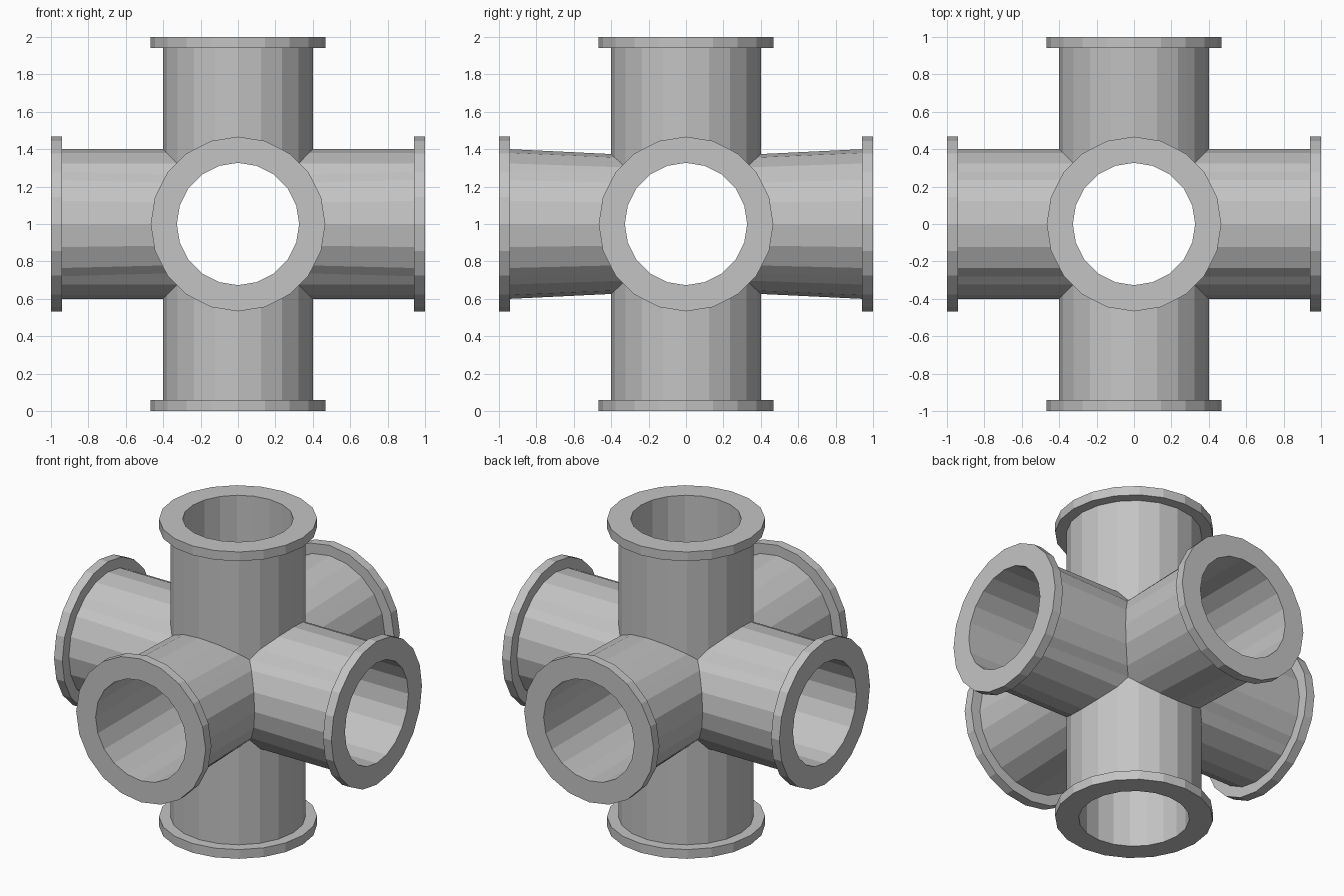
import bpy, bmesh, math

if "Cube" in bpy.data.objects:
    bpy.data.objects.remove(bpy.data.objects["Cube"])

BORE, TUBE, FLANGE = 0.327, 0.40, 0.467
FLANGE_IN, END = 0.94, 1.0
MITER = None          # marks the ring where neighbouring arms meet
SQUASH = 0.935        # front and back arms are slightly flattened at the joint

metal = bpy.data.materials.new("pipe_grey")
metal.diffuse_color = (0.55, 0.55, 0.55, 1)
metal.use_nodes = True
metal.node_tree.nodes["Principled BSDF"].inputs["Base Color"].default_value = metal.diffuse_color

# 20-sided ring, with extra points mid-edge on the diagonals for the mitred joints
RING = [(math.radians(18 * k), 1.0) for k in range(20)]
RING += [(math.radians(45 + 90 * k), math.cos(math.radians(9))) for k in range(4)]
RING.sort()


def place(axis, sign, r, h, ang, k):
    a, b = r * k * math.cos(ang), r * k * math.sin(ang)
    at_joint = h is MITER
    if at_joint:
        h = max(abs(a), abs(b))
    p = [0, 0, 0]
    p[axis] = sign * h
    p[(axis + 1) % 3] = a
    p[(axis + 2) % 3] = b
    if at_joint and r == TUBE and abs(p[1]) >= max(abs(p[0]), abs(p[2])) - 1e-5:
        p[2] *= SQUASH
    return p


def lathe(bm, axis, sign, profile):
    rows = [[bm.verts.new(place(axis, sign, r, h, ang, k)) for ang, k in RING]
            for r, h in profile]
    n = len(RING)
    for lo, hi in zip(rows, rows[1:]):
        for j in range(n):
            m = (j + 1) % n
            quad = [lo[j], lo[m], hi[m], hi[j]]
            bm.faces.new(quad if sign > 0 else quad[::-1])


def finish(bm, name):
    bmesh.ops.remove_doubles(bm, verts=bm.verts, dist=0.0005)
    mesh = bpy.data.meshes.new(name)
    bm.to_mesh(mesh)
    bm.free()
    mesh.materials.append(metal)
    ob = bpy.data.objects.new(name, mesh)
    ob.location.z = 1.0
    bpy.context.collection.objects.link(ob)


ARMS = {"right": (0, 1), "left": (0, -1), "back": (1, 1),
        "front": (1, -1), "top": (2, 1), "bottom": (2, -1)}

# Six-way hollow pipe body: outer wall and bore of every arm, welded at the joints
body = bmesh.new()
for axis, sign in ARMS.values():
    lathe(body, axis, sign, [(TUBE, MITER), (TUBE, FLANGE_IN)])
    lathe(body, axis, sign, [(BORE, FLANGE_IN), (BORE, MITER)])
finish(body, "six_way_pipe_body")

# Flange ring on each open end
for side, (axis, sign) in ARMS.items():
    bm = bmesh.new()
    lathe(bm, axis, sign, [(TUBE, FLANGE_IN), (FLANGE, FLANGE_IN), (FLANGE, END),
                           (BORE, END), (BORE, FLANGE_IN)])
    finish(bm, side + "_flange")
